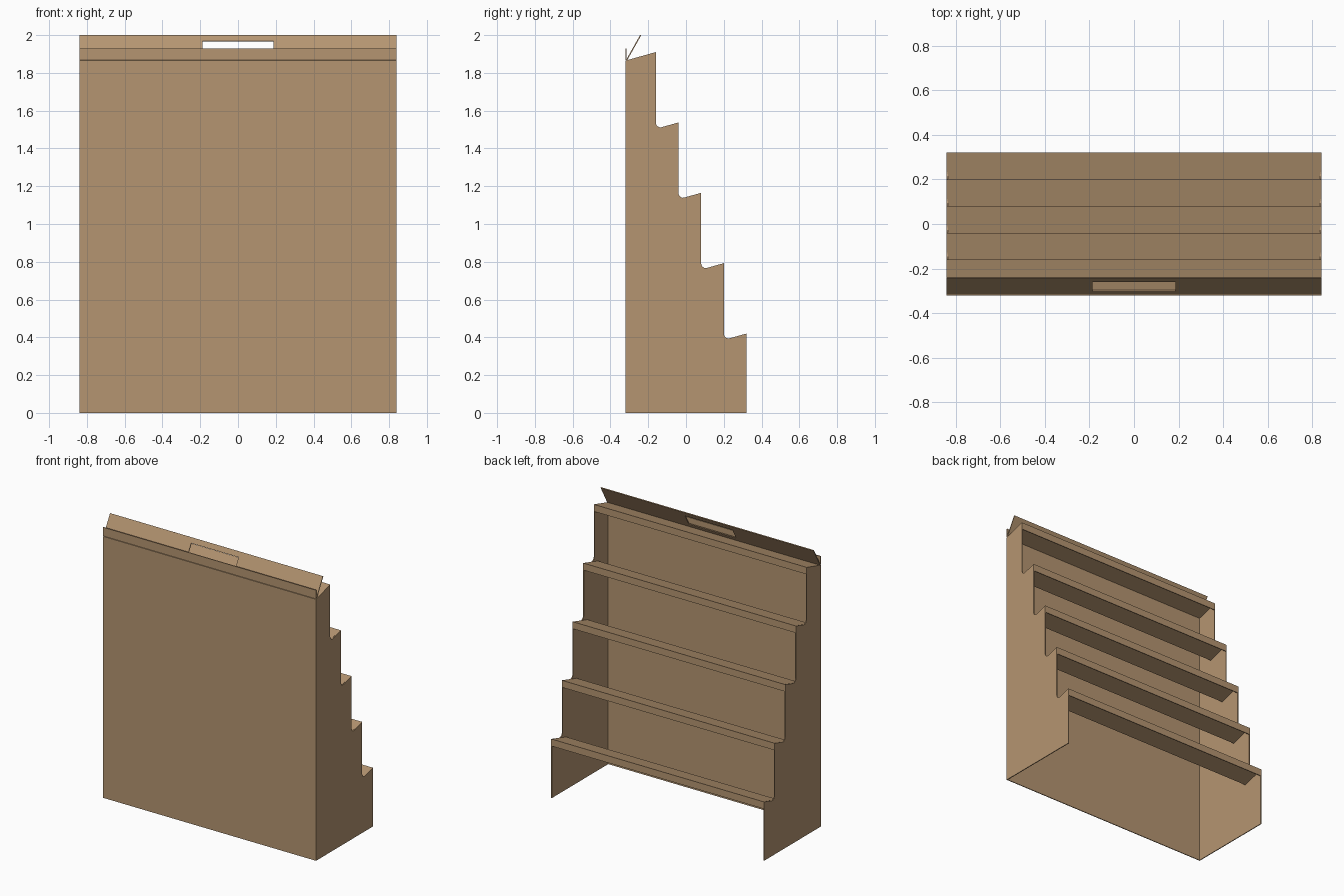
import bpy, bmesh, math

if "Cube" in bpy.data.objects:
    bpy.data.objects.remove(bpy.data.objects["Cube"])

T = 0.006            # board thickness
W = 0.84             # half width
BACK, FRONT = 0.32, -0.32
STEP_Y, STEP_Z = 0.12, 0.3725
TIERS = 5

card = bpy.data.materials.new("cardboard")
card.diffuse_color = (0.46, 0.30, 0.165, 1)
card.use_nodes = True
card.node_tree.nodes["Principled BSDF"].inputs["Base Color"].default_value = card.diffuse_color


def finish(name, bm):
    bmesh.ops.recalc_face_normals(bm, faces=bm.faces)
    mesh = bpy.data.meshes.new(name)
    bm.to_mesh(mesh)
    bm.free()
    mesh.materials.append(card)
    obj = bpy.data.objects.new(name, mesh)
    bpy.context.collection.objects.link(obj)
    return obj


def prism(name, profile, x0, x1):
    """Extrude a (y, z) outline along x."""
    bm = bmesh.new()
    face = bm.faces.new([bm.verts.new((x0, y, z)) for y, z in profile])
    ext = bmesh.ops.extrude_face_region(bm, geom=[face])
    verts = [g for g in ext["geom"] if isinstance(g, bmesh.types.BMVert)]
    bmesh.ops.translate(bm, verts=verts, vec=(x1 - x0, 0, 0))
    return finish(name, bm)


def tier(i):
    """Outer edge (y, z) of shelf i, counted from the lowest."""
    return BACK - STEP_Y * i, 0.42 + STEP_Z * i


# Stepped side panels with a rounded inner corner at each notch
outline = [(FRONT, 0), (BACK, 0)]
for i in range(TIERS):
    y, z = tier(i)
    outline.append((y, z))
    if i < TIERS - 1:
        yi, r = y - STEP_Y, 0.026
        cy, cz = yi + r, z - 0.28 * (STEP_Y - r) + r
        for k in range(6):
            a = math.radians(-75 - 105 * k / 5)
            outline.append((cy + r * math.cos(a), cz + r * math.sin(a)))
outline.append((FRONT, 1.865))
for side, s in (("left", -1), ("right", 1)):
    prism(side + "_side_panel", outline, s * W, s * (W - T))

# Sloped shelves, each with a folded-down lip
inner = W - T
for i in range(TIERS):
    y, z = tier(i)
    depth = 0.16 if i < TIERS - 1 else 0.154
    drop = 0.28 * depth
    prism(f"shelf_{i + 1}", [
        (y, z), (y, z - 0.05), (y - T, z - 0.05), (y - T, z - T * 1.3),
        (y - depth, z - drop - T), (y - depth, z - drop)], -inner, inner)

# Large front panel and the upright strip above its crease
prism("front_panel", [(FRONT, 0), (FRONT + T, 0), (FRONT + T, 1.865), (FRONT, 1.865)],
      -inner, inner)
prism("front_strip", [(FRONT, 1.869), (FRONT + T, 1.869), (FRONT + T, 1.93), (FRONT, 1.93)],
      -W, W)

# Leaning top flap with a hand slot
bm = bmesh.new()
xs = (-W, -0.187, 0.187, W)
rows = [(FRONT + T + (0.08 - T) * f, 1.868 + 0.132 * f) for f in (0, 0.2, 0.75, 1)]
grid = [[bm.verts.new((x, y, z)) for x in xs] for y, z in rows]
for r in range(3):
    for c in range(3):
        if (r, c) != (1, 1):
            bm.faces.new((grid[r][c], grid[r][c + 1], grid[r + 1][c + 1], grid[r + 1][c]))
flap = finish("top_flap", bm)
board = flap.modifiers.new("board", "SOLIDIFY")
board.thickness = T
board.offset = 0
